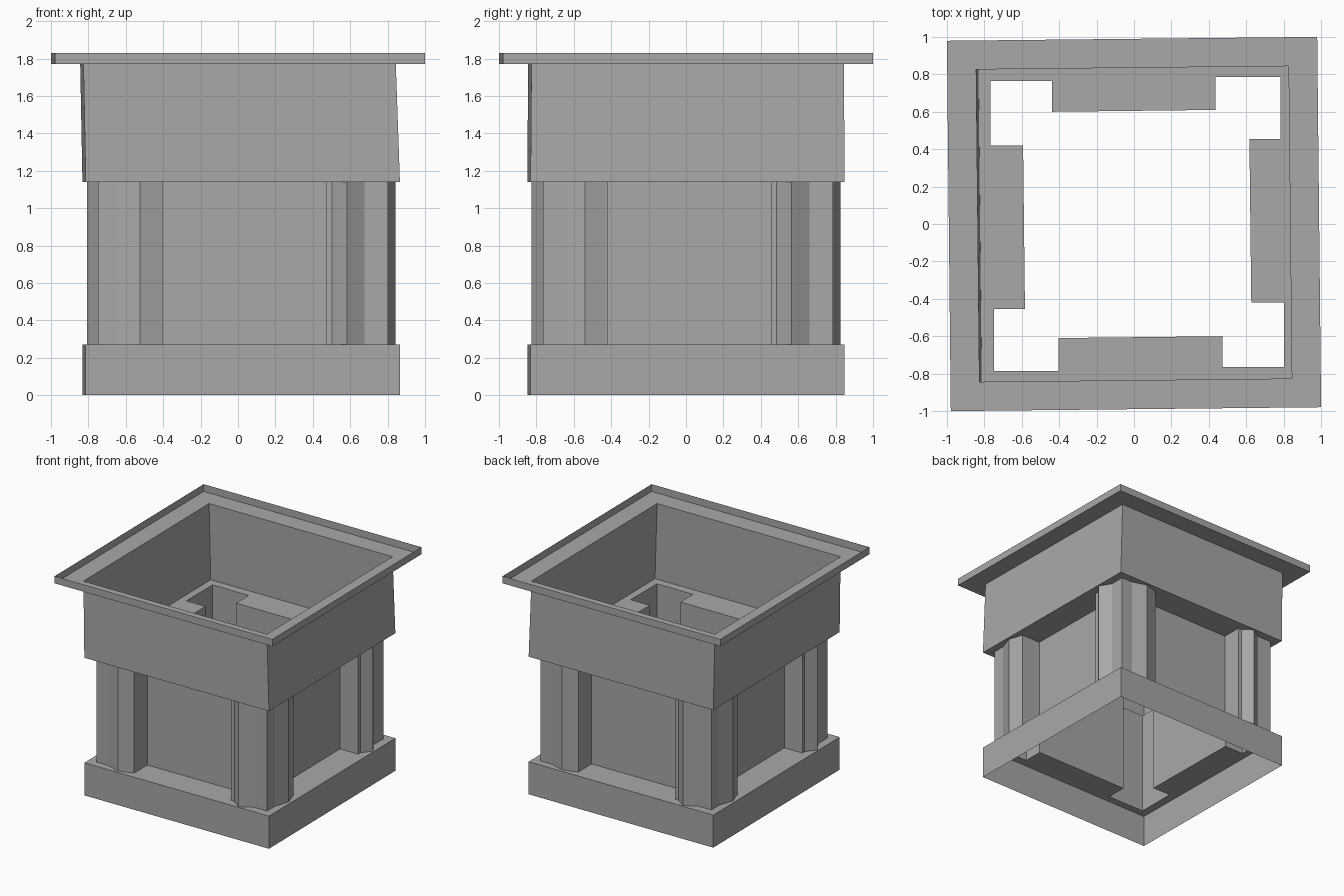
import bpy, bmesh, math
from mathutils import Matrix

cube = bpy.data.objects.get("Cube")
if cube:
    bpy.data.objects.remove(cube, do_unlink=True)

grey = bpy.data.materials.new("warm grey")
grey.use_nodes = True
COLOUR = (0.40, 0.39, 0.39, 1)
grey.diffuse_color = COLOUR
grey.node_tree.nodes["Principled BSDF"].inputs["Base Color"].default_value = COLOUR

SHIFT = 0.017               # lower parts sit slightly off centre
TILT = math.radians(0.6)    # whole model is turned a touch


def turn(points, k):
    """Rotate 2D points by k quarter turns."""
    for _ in range(k % 4):
        points = [(-y, x) for x, y in points]
    return points


def square(half, z, shift=0.0):
    """Counter-clockwise loop of four corners, starting front left."""
    c, s = math.cos(TILT), math.sin(TILT)
    corners = [(-half, -half), (half, -half), (half, half), (-half, half)]
    return [(x * c - y * s + shift, x * s + y * c, z) for x, y in corners]


def at(points, z):
    return [(x + SHIFT, y, z) for x, y in points]


def loft(low, high, closed=True):
    """Quads between two matching loops."""
    n = len(low)
    return [[low[i], low[(i + 1) % n], high[(i + 1) % n], high[i]]
            for i in range(n if closed else n - 1)]


def build(name, polygons, flip=None):
    bm = bmesh.new()
    for poly in polygons:
        bm.faces.new([bm.verts.new(p) for p in poly])
    bmesh.ops.remove_doubles(bm, verts=bm.verts, dist=1e-4)
    bm.normal_update()
    if flip:
        bmesh.ops.reverse_faces(bm, faces=[f for f in bm.faces if flip(f)])
    mesh = bpy.data.meshes.new(name)
    bm.to_mesh(mesh)
    bm.free()
    mesh.materials.append(grey)
    obj = bpy.data.objects.new(name, mesh)
    bpy.context.collection.objects.link(obj)
    return obj


# Body outline: recessed wall and corner post, repeated four times
QUARTER = [(-0.42, -0.61), (0.455, -0.60), (0.455, -0.765),
           (0.785, -0.765), (0.785, -0.42)]
quarters = [turn(QUARTER, k) for k in range(4)]
outline = [p for q in quarters for p in q]

Z_BASE, Z_BODY, Z_BOX, Z_TOP = 0.27, 1.14, 1.77, 1.83


def ledge(z, up):
    """Flat ring between the outer square and the body outline."""
    outer = square(0.84, z, SHIFT)
    polys = []
    for k in range(4):
        a, b, c, d, _ = at(quarters[k], z)
        prev = at(quarters[k - 1], z)
        poly = [outer[k], outer[(k + 1) % 4], d, c, b, a, prev[4], prev[3]]
        polys.append(poly if up else poly[::-1])
    return polys


def inward_post_face(f):
    """Front post faces that look inward."""
    wall = f.calc_center_median().y > -0.7 and f.normal.y < -0.95
    return f.normal.y < -0.3 and f.normal.x < 0.1 and not wall


# Base band with its ledge
build("base_band", loft(square(0.84, 0, SHIFT), square(0.84, Z_BASE, SHIFT))
      + ledge(Z_BASE, True))

# Recessed walls and corner posts
build("body_walls", loft(at(outline, Z_BASE), at(outline, Z_BODY)), inward_post_face)

# Faceted ridges standing out of each corner post
RIDGES = [[(0.485, -0.765), (0.565, -0.825), (0.66, -0.765)],
          [(0.785, -0.66), (0.825, -0.54), (0.787, -0.425)]]
ridge_faces = []
for k in range(4):
    for ridge in RIDGES:
        pts = turn(ridge, k)
        ridge_faces += loft(at(pts, Z_BASE), at(pts, Z_BODY), closed=False)
build("post_ridges", ridge_faces, inward_post_face)

# Upper box with its underside
build("upper_box", loft(square(0.84, Z_BODY, SHIFT), square(0.835, Z_BOX))
      + ledge(Z_BODY, False))

# Flat rim with upright lip
build("rim", loft(square(0.835, Z_BOX), square(0.99, Z_BOX))
      + loft(square(0.99, Z_BOX), square(0.99, Z_TOP)))
